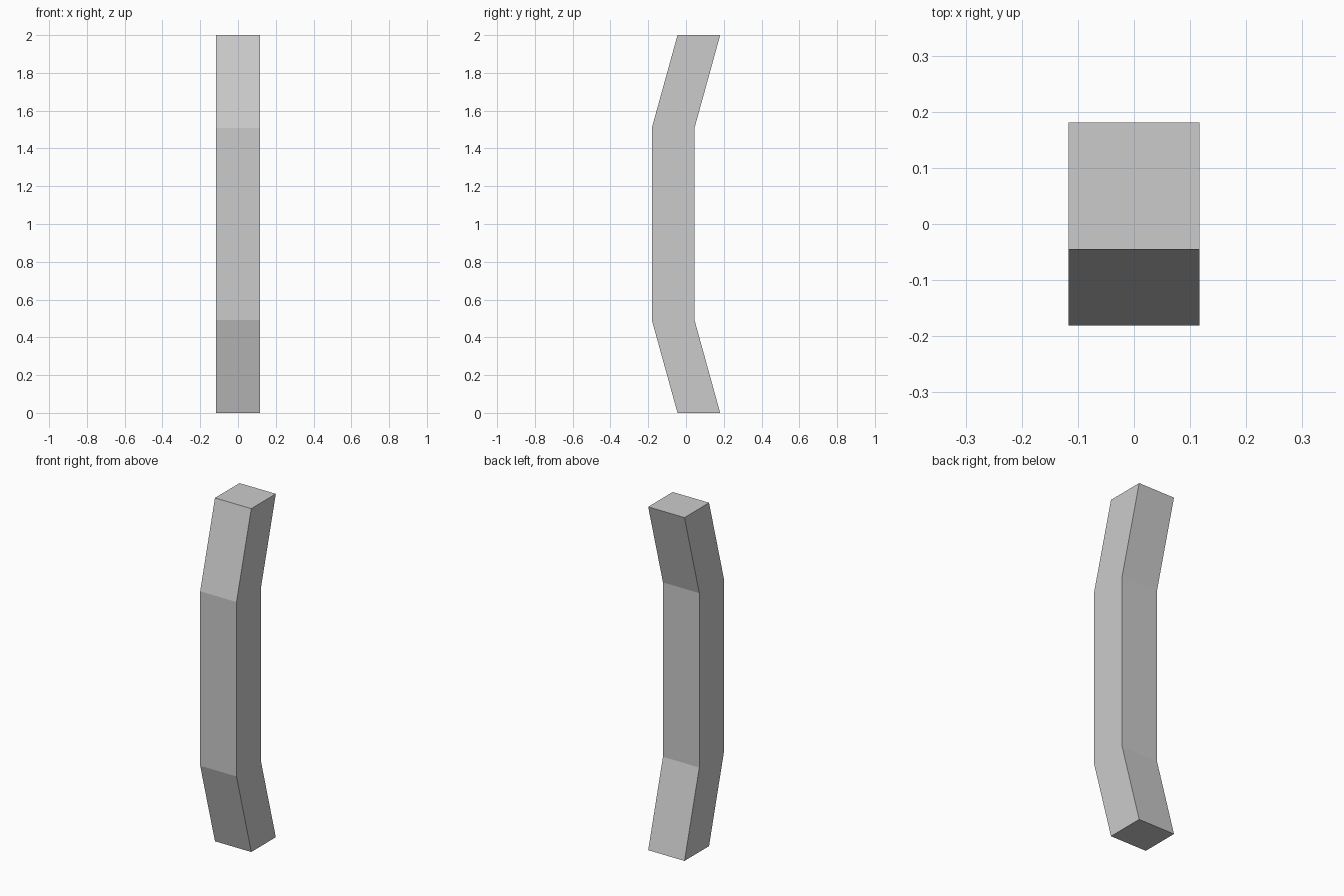
import bpy, bmesh

if "Cube" in bpy.data.objects:
    bpy.data.objects.remove(bpy.data.objects["Cube"])

HALF_WIDTH = 0.117
# (z, front y, back y) of each bend in the bar
STATIONS = [(0.0, -0.045, 0.181), (0.492, -0.181, 0.045),
            (1.508, -0.181, 0.045), (2.0, -0.045, 0.181)]

# Side profile: up the front edge, down the back edge
profile = [(f, z) for z, f, b in STATIONS] + [(b, z) for z, f, b in reversed(STATIONS)]

# Bent bar: extrude the profile across the width
bm = bmesh.new()
side = bm.faces.new([bm.verts.new((-HALF_WIDTH, y, z)) for y, z in profile])
extruded = bmesh.ops.extrude_face_region(bm, geom=[side])["geom"]
bmesh.ops.translate(bm, vec=(2 * HALF_WIDTH, 0, 0),
                    verts=[v for v in extruded if isinstance(v, bmesh.types.BMVert)])

# Split both concave sides into one quad per segment
n = len(profile)
bm.verts.ensure_lookup_table()
for start in (0, n):
    for i in (1, 2):
        bmesh.ops.connect_verts(bm, verts=[bm.verts[start + i], bm.verts[start + n - 1 - i]])
bmesh.ops.recalc_face_normals(bm, faces=bm.faces)

mesh = bpy.data.meshes.new("bent_bar")
bm.to_mesh(mesh)
bm.free()
bpy.context.collection.objects.link(bpy.data.objects.new("bent_bar", mesh))
